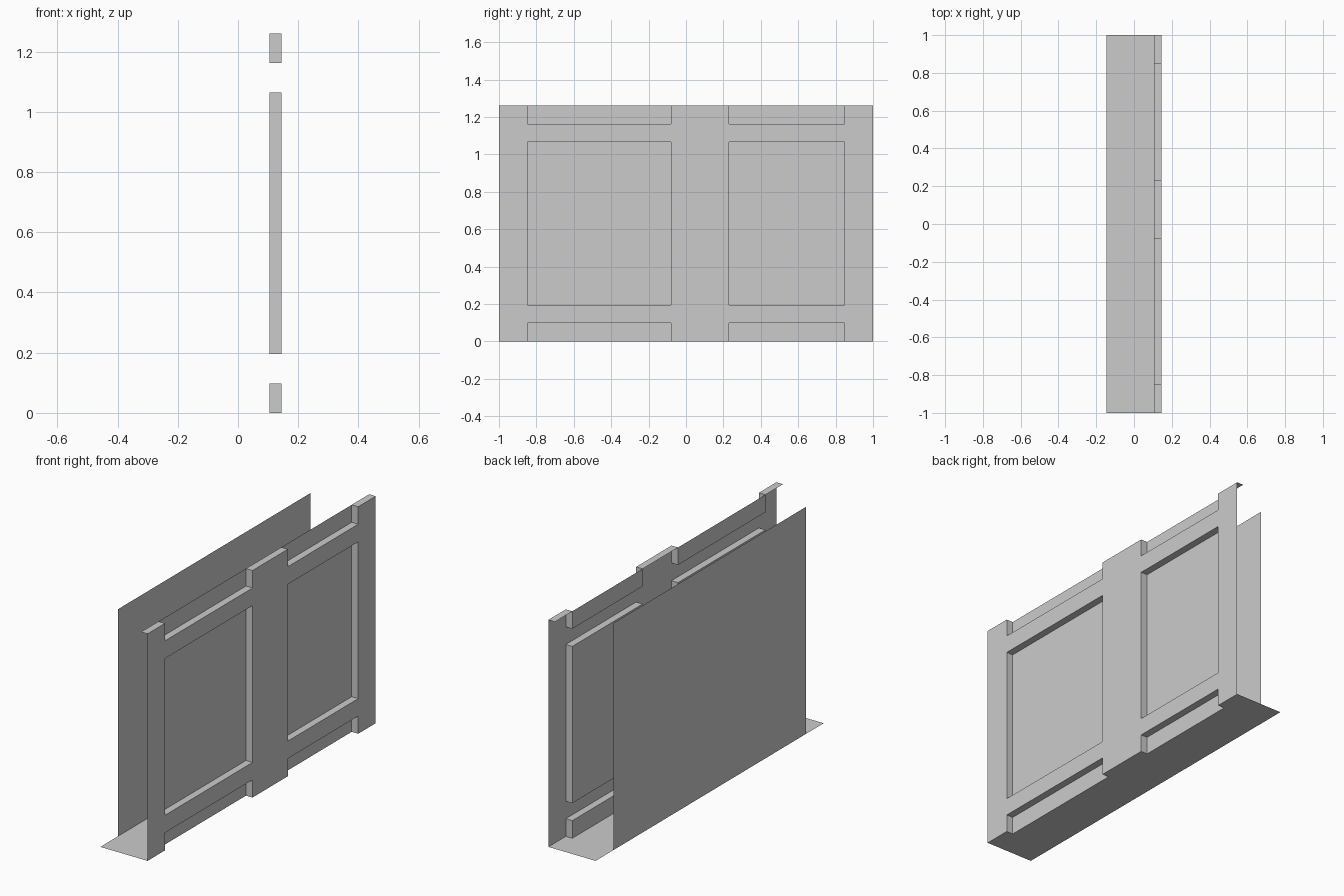
import bpy, bmesh, math
from mathutils import Vector

if "Cube" in bpy.data.objects:
    bpy.data.objects.remove(bpy.data.objects["Cube"])

FRONT, RECESS, BACK = 0.145, 0.105, -0.145
YS = [-1.0, -0.847, -0.08, 0.23, 0.847, 1.0]
ZS = [0.0, 0.098, 0.195, 1.065, 1.163, 1.26]


def recessed(i, j):
    # bays sit between the stiles (odd columns) and between the rails (even rows)
    return i % 2 == 1 and j % 2 == 0


def quad(bm, points, normal):
    face = bm.faces.new([bm.verts.new(p) for p in points])
    face.normal_update()
    if face.normal.dot(Vector(normal)) < 0:
        face.normal_flip()


def finish(name, bm):
    bmesh.ops.remove_doubles(bm, verts=bm.verts, dist=1e-5)
    bmesh.ops.dissolve_limit(bm, angle_limit=math.radians(1),
                             verts=bm.verts, edges=bm.edges)
    mesh = bpy.data.meshes.new(name)
    bm.to_mesh(mesh)
    bm.free()
    bpy.context.collection.objects.link(bpy.data.objects.new(name, mesh))


def flat_z(bm, x0, x1, y0, y1, z, up):
    quad(bm, [(x0, y0, z), (x1, y0, z), (x1, y1, z), (x0, y1, z)], (0, 0, up))


# Panelled front: one sheet stepping between frame and recessed bays
bm = bmesh.new()
for i in range(5):
    y0, y1 = YS[i], YS[i + 1]
    for j in range(5):
        z0, z1 = ZS[j], ZS[j + 1]
        bay = recessed(i, j)
        x = RECESS if bay else FRONT
        quad(bm, [(x, y0, z0), (x, y1, z0), (x, y1, z1), (x, y0, z1)], (1, 0, 0))
        if not bay:
            continue
        # reveals around the bay, facing into it
        for y, n in ((y0, 1), (y1, -1)):
            quad(bm, [(RECESS, y, z0), (FRONT, y, z0),
                      (FRONT, y, z1), (RECESS, y, z1)], (0, n, 0))
        if j > 0:
            flat_z(bm, RECESS, FRONT, y0, y1, z0, 1)
        if j < 4:
            flat_z(bm, RECESS, FRONT, y0, y1, z1, -1)
# caps on top of the stiles
for i in (0, 2, 4):
    flat_z(bm, RECESS, FRONT, YS[i], YS[i + 1], ZS[-1], 1)
finish("panelled_front", bm)

# Floor sheet, notched under the recessed bays
bm = bmesh.new()
for i in range(5):
    flat_z(bm, BACK, RECESS, YS[i], YS[i + 1], 0, -1)
    if i % 2 == 0:
        flat_z(bm, RECESS, FRONT, YS[i], YS[i + 1], 0, -1)
finish("floor_sheet", bm)

# Plain back sheet, narrower than the front
bm = bmesh.new()
ye, zt = 0.845, ZS[-1]
quad(bm, [(BACK, -ye, 0), (BACK, ye, 0), (BACK, ye, zt), (BACK, -ye, zt)], (-1, 0, 0))
finish("back_sheet", bm)
